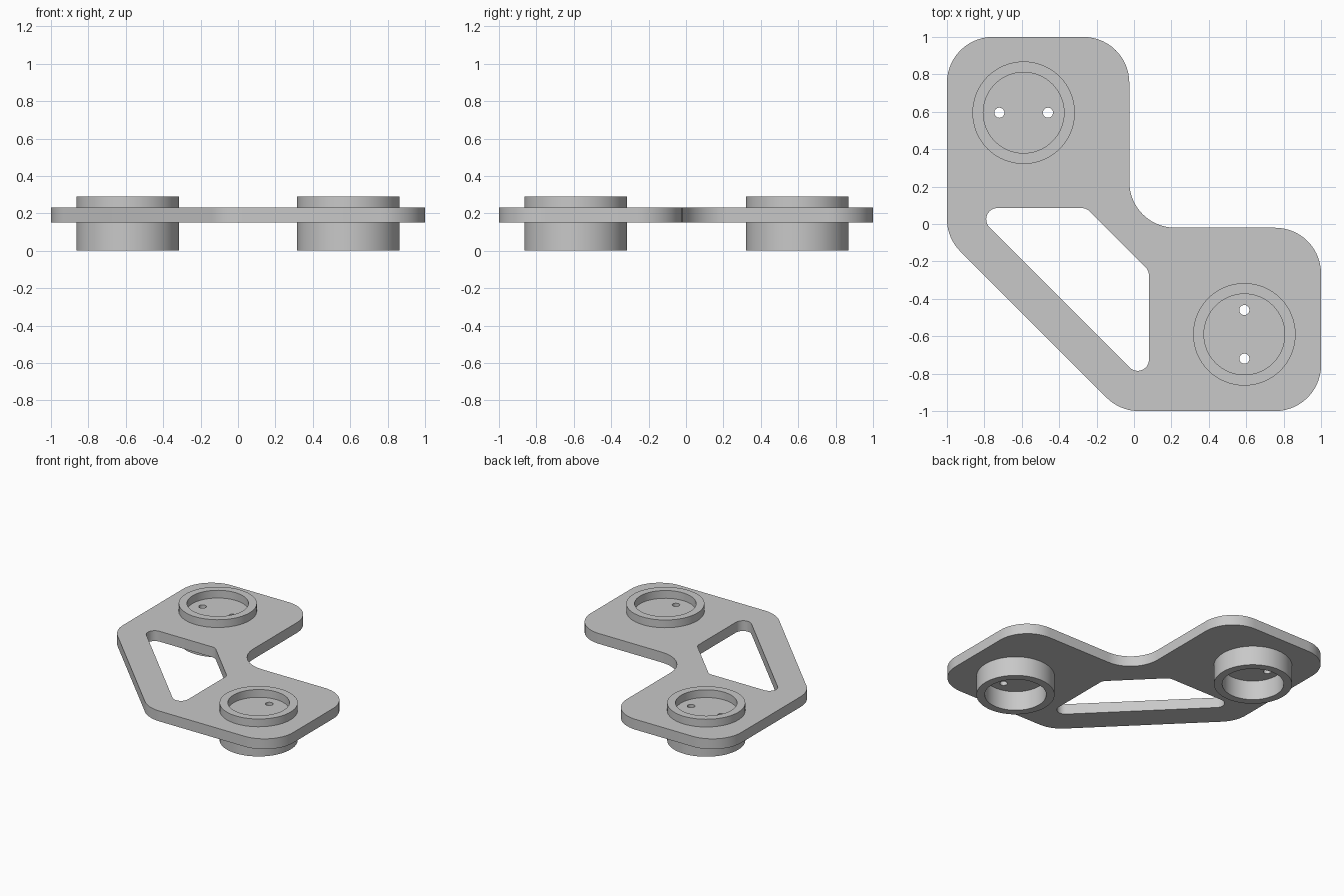
import bpy
import bmesh
from math import cos, sin, tan, tau, radians
from mathutils import Vector

cube = bpy.data.objects.get("Cube")
if cube:
    bpy.data.objects.remove(cube)

grey = bpy.data.materials.new("light_grey")
grey.use_nodes = True
colour = (0.58, 0.58, 0.58, 1)
grey.diffuse_color = colour
grey.node_tree.nodes["Principled BSDF"].inputs["Base Color"].default_value = colour


def circle(centre, radius, steps=64):
    return [centre + radius * Vector((cos(tau * i / steps), sin(tau * i / steps)))
            for i in range(steps)]


def rounded(corners, radius, steps=14):
    """Closed outline with every corner replaced by a tangent arc."""
    points = []
    for i, corner in enumerate(corners):
        p = Vector(corner)
        a = (Vector(corners[i - 1]) - p).normalized()
        b = (Vector(corners[(i + 1) % len(corners)]) - p).normalized()
        half = a.angle(b) / 2
        start = p + a * radius / tan(half)
        end = p + b * radius / tan(half)
        centre = p + (a + b).normalized() * radius / sin(half)
        u, v = start - centre, end - centre
        sweep = u.angle(v)
        for k in range(steps + 1):
            t = k / steps
            points.append(centre + (u * sin((1 - t) * sweep) + v * sin(t * sweep)) / sin(sweep))
    return points


def extrude_profile(name, loops, bottom, top):
    """Solid from an outer loop and hole loops, between two heights."""
    curve = bpy.data.curves.new(name, "CURVE")
    curve.dimensions = "2D"
    curve.fill_mode = "BOTH"
    curve.extrude = (top - bottom) / 2
    for loop in loops:
        spline = curve.splines.new("POLY")
        spline.points.add(len(loop) - 1)
        for point, p in zip(spline.points, loop):
            point.co = (p.x, p.y, 0, 1)
        spline.use_cyclic_u = True
    obj = bpy.data.objects.new(name, curve)
    bpy.context.collection.objects.link(obj)
    bpy.ops.object.select_all(action="DESELECT")
    obj.select_set(True)
    bpy.context.view_layer.objects.active = obj
    bpy.ops.object.convert(target="MESH")
    obj = bpy.context.view_layer.objects.active
    bm = bmesh.new()
    bm.from_mesh(obj.data)
    bmesh.ops.translate(bm, verts=bm.verts, vec=(0, 0, (top + bottom) / 2))
    bmesh.ops.remove_doubles(bm, verts=bm.verts, dist=0.0001)
    bmesh.ops.recalc_face_normals(bm, faces=bm.faces)
    bm.to_mesh(obj.data)
    bm.free()
    obj.data.materials.clear()
    obj.data.materials.append(grey)
    bpy.ops.object.shade_smooth_by_angle(angle=radians(30))
    return obj


# Mounts: name, centre and direction of the two screw holes
mounts = [("back", Vector((-0.59, 0.595)), Vector((0.13, 0))),
          ("front", Vector((0.59, -0.59)), Vector((0, 0.13)))]

# Bracket plate with diagonal window and screw holes
outline = rounded([(-1, 1), (-0.025, 1), (-0.025, -0.02), (1, -0.02),
                   (1, -1), (-0.075, -1), (-1, -0.075)], 0.245)
window = rounded([(-0.875, 0.085), (-0.255, 0.085), (0.08, -0.25), (0.08, -0.87)], 0.06)
screw_holes = [circle(centre + side * offset, 0.027, 24)
               for _, centre, offset in mounts for side in (-1, 1)]
extrude_profile("bracket_plate", [outline, window] + screw_holes, 0.15, 0.23)

# Collars above and below the plate
for name, centre, _ in mounts:
    ring = [circle(centre, 0.274), circle(centre, 0.216)]
    extrude_profile(name + "_upper_collar", ring, 0.23, 0.29)
    extrude_profile(name + "_lower_collar", ring, 0, 0.15)
